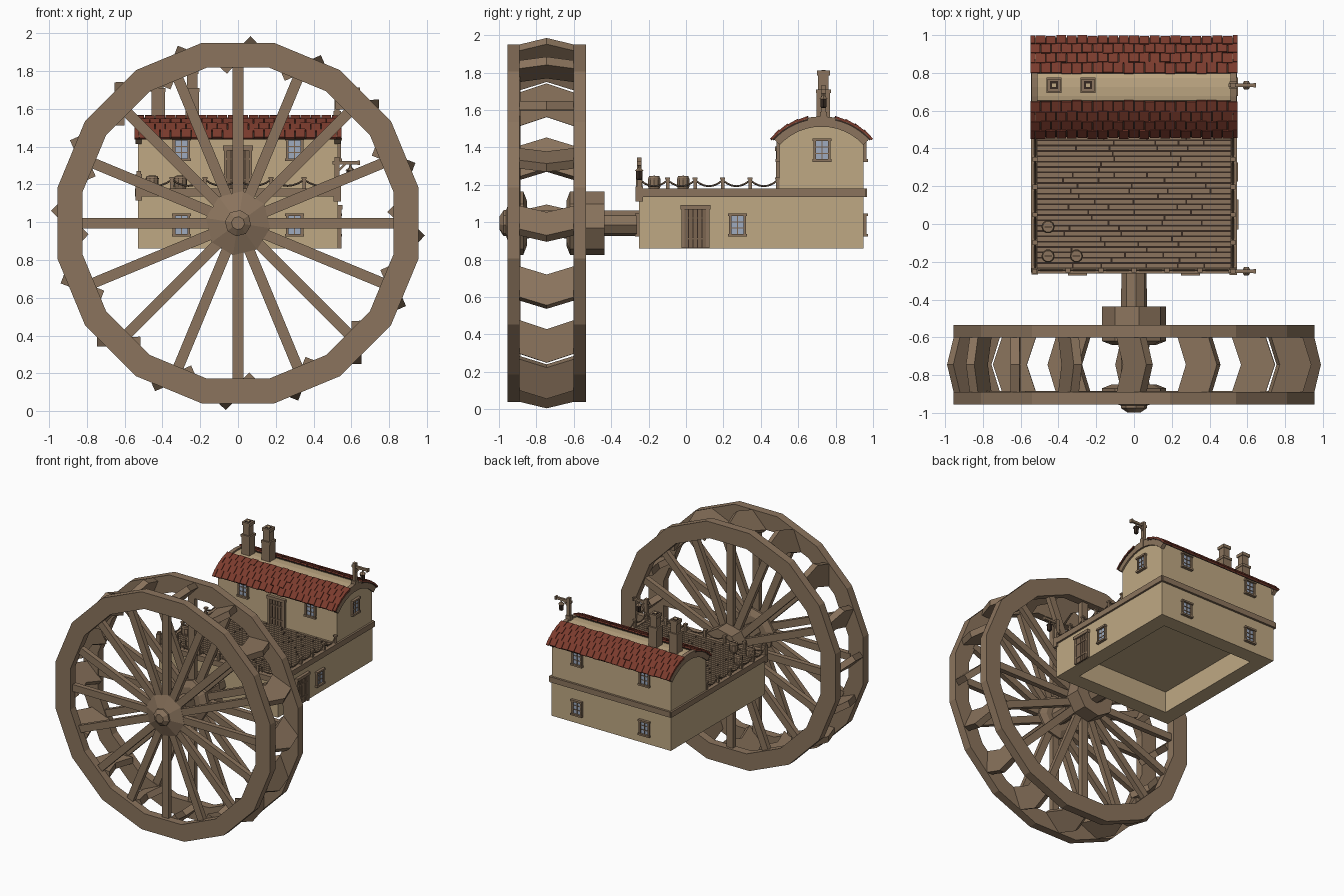
import bpy, bmesh, math, random
from mathutils import Matrix, Vector

random.seed(4)
if "Cube" in bpy.data.objects:
    bpy.data.objects.remove(bpy.data.objects["Cube"])


def material(name, srgb):
    col = [((c + 0.055) / 1.055) ** 2.4 for c in srgb] + [1]
    m = bpy.data.materials.new(name)
    m.use_nodes = True
    m.diffuse_color = col
    m.node_tree.nodes["Principled BSDF"].inputs["Base Color"].default_value = col
    return m


MATS = [material("plaster", (.75, .66, .515)), material("wood", (.545, .455, .365)),
        material("roof tile", (.48, .23, .175)), material("dark gap", (.21, .16, .13)),
        material("window glass", (.62, .67, .75)), material("door wood", (.48, .395, .315))]
PLASTER, WOOD, TILE, DARK, GLASS, DOOR = range(6)
AXLE_Z = 0.995
ROOF_Y, ROOF_Z, ROOF_R = .725, 1.206, .35


def finish(name, bm):
    bmesh.ops.recalc_face_normals(bm, faces=bm.faces)
    me = bpy.data.meshes.new(name)
    bm.to_mesh(me)
    bm.free()
    for m in MATS:
        me.materials.append(m)
    ob = bpy.data.objects.new(name, me)
    bpy.context.collection.objects.link(ob)


def box(bm, centre, size, mat=WOOD, frame=Matrix()):
    m = frame @ Matrix.Translation(centre) @ Matrix.Diagonal((*size, 1))
    for v in bmesh.ops.create_cube(bm, size=1, matrix=m)["verts"]:
        for f in v.link_faces:
            f.material_index = mat


def loft(bm, rings, mat=WOOD, closed=False):
    """Skin a list of equal point loops; cap the ends unless closed."""
    loops = [[bm.verts.new(p) for p in r] for r in rings]
    n = len(loops[0])
    pairs = list(zip(loops, loops[1:])) + ([(loops[-1], loops[0])] if closed else [])
    faces = [bm.faces.new((a[i], a[(i + 1) % n], b[(i + 1) % n], b[i]))
             for a, b in pairs for i in range(n)]
    if not closed:
        faces += [bm.faces.new(loops[0]), bm.faces.new(loops[-1])]
    for f in faces:
        f.material_index = mat


def lathe(bm, profile, n, frame, phase=0, mat=WOOD):
    loft(bm, [[frame @ Vector((r * math.cos(phase + math.tau * i / n),
                               r * math.sin(phase + math.tau * i / n), h))
               for i in range(n)] for h, r in profile], mat)


# --- wheel rims, spokes, hub, axle and paddles
STEP = math.tau / 16
for label, y, spoke_y in (("front", -.922, -.905), ("rear", -.568, -.575)):
    bm = bmesh.new()
    rings = []
    for k in range(16):
        a = STEP * (k + .5)
        rings.append([(r * math.cos(a), y + d, AXLE_Z + r * math.sin(a))
                      for r, d in ((.84, -.033), (.974, -.033), (.974, .033), (.84, .033))])
    loft(bm, rings, closed=True)
    finish(label + "_wheel_rim", bm)
    bm = bmesh.new()
    for k in range(16):
        spin = Matrix.Translation((0, spoke_y, AXLE_Z)) @ Matrix.Rotation(STEP * k, 4, 'Y')
        box(bm, (.48, 0, 0), (.72, .04, .056), WOOD, spin)
    finish(label + "_spokes", bm)

along_y = Matrix.Translation((0, 0, AXLE_Z)) @ Matrix.Rotation(-math.pi / 2, 4, 'X')
for name, profile in (
        ("front_hub", ((-.962, .07), (-.926, .172), (-.87, .172), (-.85, .12))),
        ("rear_hub", ((-.64, .12), (-.62, .172), (-.437, .172))),
        ("axle", ((-.998, .035), (-.975, .07), (-.2, .068)))):
    bm = bmesh.new()
    lathe(bm, profile, 8, along_y, math.radians(9))
    finish(name, bm)

bm = bmesh.new()
slope = Vector((-.72, .69))        # radial and tangential run of each board
across = Vector((-.69, -.72))
for k in range(16):
    a = STEP * k
    out, side = Vector((math.cos(a), 0, math.sin(a))), Vector((-math.sin(a), 0, math.cos(a)))
    rings = []
    for y, shift in ((-.895, .05), (-.745, 0), (-.595, .05)):
        tip = Vector((.99, -.065)) + slope * shift
        corners = (tip, tip + slope * .18, tip + slope * .18 + across * .048, tip + across * .048)
        rings.append([out * c.x + side * c.y + Vector((0, y, AXLE_Z)) for c in corners])
    loft(bm, rings)
finish("paddles", bm)

# --- lower storey with a recessed underside
bm = bmesh.new()
box(bm, (0, .35, 1.013), (1.06, 1.2, .306), PLASTER)
bm.faces.ensure_lookup_table()
bottom = min(bm.faces, key=lambda f: f.calc_center_median().z)
bmesh.ops.inset_region(bm, faces=[bottom], thickness=.17)
inner = bmesh.ops.extrude_discrete_faces(bm, faces=[bottom])["faces"][0]
bmesh.ops.translate(bm, verts=inner.verts, vec=(0, 0, .17))
finish("lower_storey", bm)

bm = bmesh.new()
for s in (-1, 1):
    box(bm, (s * .53, .352, 1.157), (.03, 1.22, .044))
    box(bm, (0, .352 + s * .6, 1.157), (1.07, .03, .044))
finish("storey_trim", bm)

# --- plank deck
bm = bmesh.new()
box(bm, (0, .125, 1.166), (1.03, .75, .008), DARK)
rows = 26
for r in range(rows):
    y, x = -.235 + .735 * (r + .5) / rows, -.515
    while x < .515:
        end = min(.515, x + random.uniform(.12, .42))
        if .515 - end < .06:
            end = .515
        box(bm, ((x + end) / 2, y, 1.17), (end - x - .009, .735 / rows - .009, .012))
        x = end
finish("deck_planks", bm)

# --- upper storey with a barrel top


def arc(r, a):
    a = math.radians(a)
    return ROOF_Y + r * math.sin(a), ROOF_Z + r * math.cos(a)


def arc_band(bm, r0, r1, a0, a1, x0, x1, mat, n=12):
    rings = []
    for i in range(n + 1):
        a = a0 + (a1 - a0) * i / n
        rings.append([(x, *arc(r, a)) for x, r in ((x0, r0), (x1, r0), (x1, r1), (x0, r1))])
    loft(bm, rings, mat)


bm = bmesh.new()
profile = [(.95, 1.16), (.5, 1.16)] + [arc(.348, a) for a in range(-40, 41, 8)]
loft(bm, [[(x, *p) for p in profile] for x in (-.53, .53)], PLASTER)
finish("upper_storey", bm)
bm = bmesh.new()
for s in (-1, 1):
    arc_band(bm, .305, .36, -47, 47, s * .512, s * .543, WOOD)
finish("gable_arches", bm)

# --- roof tiles in overlapping staggered rows
for label, s in (("front", -1), ("back", 1)):
    bm = bmesh.new()
    arc_band(bm, .345, .354, s * 12, s * 48, -.545, .545, DARK, 6)
    cols, rows, width = 20, 4, 1.1 / 20
    for r in range(rows):
        angle = s * (12 + 36 * (r + .5) / rows)
        y, z = arc(ROOF_R + .01, angle)
        turn = Matrix.Translation((0, y, z)) @ Matrix.Rotation(-math.radians(angle + s * 4), 4, 'X')
        edges = [-.55] + [-.55 + width * (c + .5 * (r % 2)) for c in range(1 - r % 2, cols)] + [.55]
        for x0, x1 in zip(edges, edges[1:]):
            drop = random.uniform(-.004, .004)
            box(bm, ((x0 + x1) / 2, drop, 0), (x1 - x0 - .004, .06, .012), TILE, turn)
    finish(label + "_roof_tiles", bm)

# --- chimneys
for label, x in (("outer", -.423), ("inner", -.243)):
    bm = bmesh.new()
    for z0, z1, w, mat in ((1.53, 1.69, .072, WOOD), (1.69, 1.71, .08, WOOD), (1.71, 1.785, .056, WOOD),
                           (1.785, 1.81, .068, WOOD), (1.81, 1.812, .042, DARK), (1.812, 1.814, .02, PLASTER)):
        box(bm, (x, .735, (z0 + z1) / 2), (w, w, z1 - z0), mat)
    finish(label + "_chimney", bm)

# --- windows and doors, drawn facing -y and turned onto each wall


def wall_frame(x, y, z, turn):
    return Matrix.Translation((x, y, z)) @ Matrix.Rotation(math.radians(turn), 4, 'Z')


def window(name, *place):
    f, bm = wall_frame(*place), bmesh.new()
    box(bm, (0, -.002, 0), (.07, .008, .1), GLASS, f)
    for s in (-1, 1):
        box(bm, (s * .039, -.004, 0), (.014, .022, .11), WOOD, f)
        box(bm, (0, -.007, s * .055), (.1, .03, .014), WOOD, f)
    box(bm, (0, -.004, 0), (.006, .012, .1), DOOR, f)
    for z in (-.017, .017):
        box(bm, (0, -.004, z), (.07, .012, .005), DOOR, f)
    finish(name, bm)


def door(name, *place):
    f, bm = wall_frame(*place), bmesh.new()
    box(bm, (0, -.001, .105), (.12, .006, .21), DARK, f)
    for i in range(5):
        box(bm, ((i - 2) * .024, -.004, .105), (.019, .012, .205), DOOR, f)
    for z in (.05, .16):
        box(bm, (0, -.008, z), (.115, .012, .012), DOOR, f)
    for s in (-1, 1):
        box(bm, (s * .066, -.005, .105), (.018, .026, .21), WOOD, f)
    box(bm, (0, -.007, .218), (.16, .034, .024), WOOD, f)
    finish(name, bm)


for side, x in (("right", -.3), ("left", .3)):
    window("front_upper_window_" + side, x, .5, 1.385, 0)
    window("front_lower_window_" + side, x, -.25, .985, 0)
    window("back_upper_window_" + side, x, .95, 1.385, 180)
    window("back_lower_window_" + side, x, .95, .985, 180)
window("gable_window", .53, .727, 1.385, 90)
window("side_lower_window", .53, .275, .985, 90)
door("deck_door", 0, .5, 1.175, 0)
door("side_door", .53, .05, .862, 90)

# --- rope railing around the deck
sides = [[(s * .525, -.245 + .147 * i) for i in range(6)] for s in (-1, 1)]
front = [(-.525 + .175 * i, -.245) for i in range(7)]
bm = bmesh.new()
for x, y in sorted(set(sides[0] + sides[1] + front)):
    box(bm, (x, y, 1.2), (.018, .018, .06))
    box(bm, (x, y, 1.234), (.026, .026, .012))
box(bm, (-.525, -.25, 1.185), (.034, .034, .14))
box(bm, (-.525, -.25, 1.26), (.024, .024, .02))
finish("railing_posts", bm)

curve = bpy.data.curves.new("railing_rope", 'CURVE')
curve.dimensions, curve.bevel_depth, curve.bevel_resolution = '3D', .005, 0
curve.materials.append(MATS[DOOR])
for run in sides + [front]:
    for p, q in zip(run, run[1:]):
        spline = curve.splines.new('POLY')
        spline.points.add(6)
        for i, pt in enumerate(spline.points):
            t = i / 6
            pt.co = (p[0] + (q[0] - p[0]) * t, p[1] + (q[1] - p[1]) * t,
                     1.225 - .13 * t * (1 - t), 1)
bpy.context.collection.objects.link(bpy.data.objects.new("railing_rope", curve))

# --- barrels
for i, (x, y) in enumerate(((-.455, -.015), (-.455, -.17), (-.305, -.17))):
    bm = bmesh.new()
    at = Matrix.Translation((x, y, 1.176))
    lathe(bm, ((0, .029), (.02, .035), (.05, .035), (.07, .029)), 10, at)
    for z in (.012, .052):
        lathe(bm, ((z, .0355), (z + .006, .0355)), 10, at, mat=DOOR)
    box(bm, (x, y, 1.247), (.04, .006, .003), DARK)
    finish("barrel_%d" % (i + 1), bm)

# --- lamp posts with hanging lanterns
for label, y, base, top in (("deck", -.25, 1.12, 1.345), ("gable", .735, 1.52, 1.73)):
    bm = bmesh.new()
    box(bm, (.525, y, (base + top) / 2), (.026, .026, top - base))
    box(bm, (.525, y, base + .03), (.04, .038, .08))
    box(bm, (.57, y, top - .03), (.14, .018, .018))
    box(bm, (.64, y, top - .03), (.014, .026, .026))
    brace = Matrix.Translation((.55, y, top - .055)) @ Matrix.Rotation(-.8, 4, 'Y')
    box(bm, (0, 0, 0), (.07, .012, .012), WOOD, brace)
    hang = Matrix.Translation((.595, y, top - .12))
    lathe(bm, ((0, .012), (.008, .018), (.05, .02)), 6, hang, mat=DARK)
    lathe(bm, ((.05, .025), (.066, .008), (.085, .004)), 6, hang)
    finish(label + "_lamp", bm)
